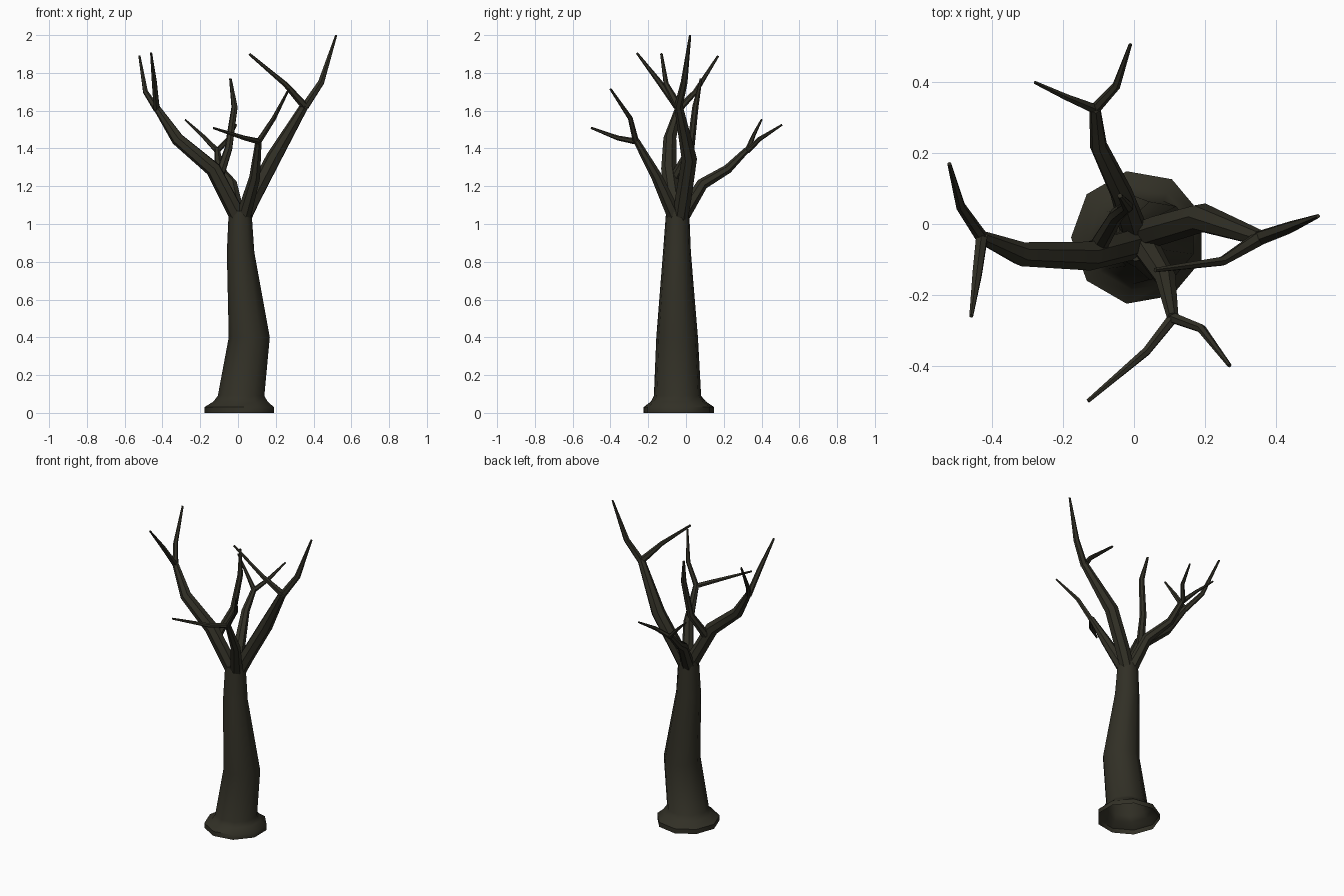
import bpy, bmesh, math
from mathutils import Vector

bark = bpy.data.materials.new("dark bark")
bark.diffuse_color = (0.031, 0.029, 0.019, 1)


def tube(name, points, sides, upright=False, cap_start=True):
    """Sweep a polygon along (x, y, z, radius) points."""
    bm = bmesh.new()
    pos = [Vector(p[:3]) for p in points]
    side = Vector((1, 0, 0))
    rings = []
    for i, p in enumerate(pos):
        d = (pos[min(i + 1, len(pos) - 1)] - pos[max(i - 1, 0)]).normalized()
        if upright:
            d = Vector((0, 0, 1))
        side = (side - d * side.dot(d)).normalized()
        up = d.cross(side)
        ring = []
        for k in range(sides):
            a = 2 * math.pi * (k + 0.5) / sides
            ring.append(bm.verts.new(p + points[i][3] * (side * math.cos(a) + up * math.sin(a))))
        rings.append(ring)
    for lo, hi in zip(rings, rings[1:]):
        for k in range(sides):
            n = (k + 1) % sides
            bm.faces.new((lo[k], lo[n], hi[n], hi[k]))
    bm.faces.new(rings[-1])
    if cap_start:
        bm.faces.new(rings[0][::-1])
    mesh = bpy.data.meshes.new(name)
    bm.to_mesh(mesh)
    bm.free()
    mesh.materials.append(bark)
    obj = bpy.data.objects.new(name, mesh)
    bpy.context.collection.objects.link(obj)
    bpy.ops.object.select_all(action='DESELECT')
    obj.select_set(True)
    bpy.context.view_layer.objects.active = obj
    bpy.ops.object.shade_smooth_by_angle(angle=math.radians(50))
    return obj


# Trunk with flared foot, open underneath
tube("trunk", [(0.012, -0.038, 0, 0.19), (0.012, -0.038, 0.03, 0.19),
               (0.018, -0.04, 0.06, 0.148), (0.02, -0.045, 0.09, 0.127),
               (0.063, -0.047, 0.40, 0.112), (0.016, -0.048, 0.85, 0.075),
               (0.013, -0.044, 1.07, 0.062)], 9, upright=True, cap_start=False)

# Main limbs, each followed by its twigs
limbs = {
    "right_limb": [(0.03, -0.03, 1.03, 0.042), (0.075, -0.015, 1.13, 0.044),
                   (0.19, 0.018, 1.35, 0.042), (0.355, -0.04, 1.63, 0.023)],
    "left_limb": [(0.0, -0.055, 1.04, 0.045), (-0.13, -0.09, 1.29, 0.042),
                  (-0.32, -0.085, 1.45, 0.035), (-0.43, -0.038, 1.615, 0.019)],
    "back_limb": [(0.0, -0.02, 1.04, 0.04), (-0.035, 0.085, 1.21, 0.032),
                  (-0.10, 0.22, 1.29, 0.025), (-0.11, 0.325, 1.395, 0.016)],
    "front_limb": [(0.03, -0.06, 1.04, 0.04), (0.09, -0.155, 1.25, 0.03),
                   (0.11, -0.265, 1.445, 0.017)],
    "inner_limb": [(-0.10, -0.06, 1.25, 0.026), (-0.05, 0.025, 1.40, 0.021),
                   (-0.018, 0.05, 1.62, 0.017), (-0.04, 0.08, 1.77, 0.007)],
}
twigs = {
    "right_limb": [[(0.44, -0.01, 1.75, 0.018), (0.52, 0.022, 2.0, 0.006)],
                   [(0.25, -0.105, 1.74, 0.014), (0.06, -0.13, 1.90, 0.007)]],
    "left_limb": [[(-0.49, 0.05, 1.70, 0.014), (-0.522, 0.17, 1.89, 0.006)],
                  [(-0.443, -0.14, 1.75, 0.015), (-0.46, -0.26, 1.905, 0.006)]],
    "back_limb": [[(-0.19, 0.358, 1.47, 0.010), (-0.28, 0.40, 1.552, 0.005)],
                  [(-0.05, 0.39, 1.45, 0.012), (-0.01, 0.508, 1.525, 0.005)]],
    "front_limb": [[(0.19, -0.295, 1.56, 0.013), (0.27, -0.40, 1.715, 0.006)],
                   [(0.035, -0.36, 1.455, 0.013), (-0.13, -0.50, 1.508, 0.006)]],
}
for name, path in limbs.items():
    tube(name, path, 7)
    for n, twig in enumerate(twigs.get(name, [])):
        x, y, z, r = path[-1]
        tube(f"{name}_twig_{n + 1}", [(x, y, z - 0.008, r * 0.95)] + twig, 6)
